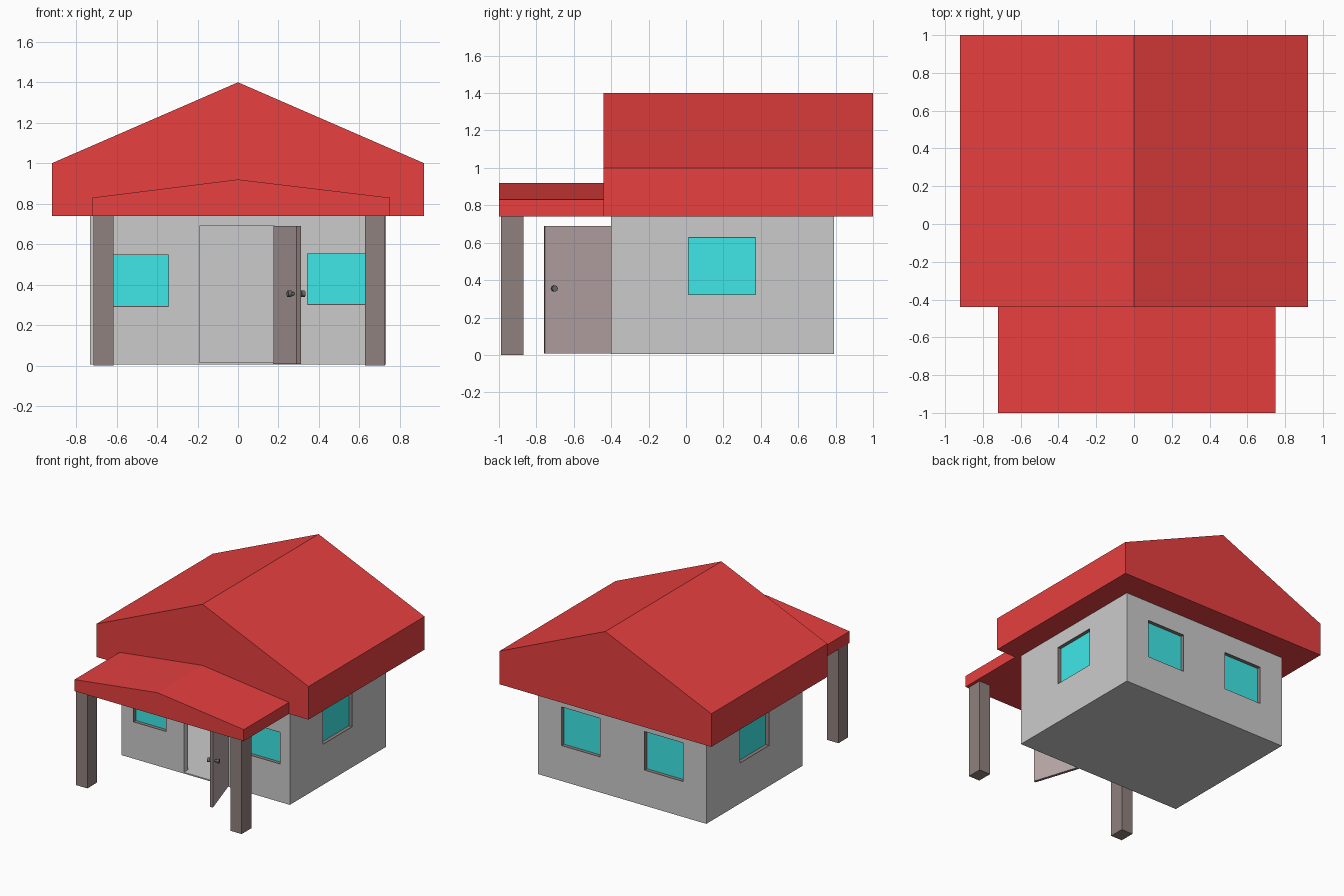
import bpy, bmesh
from math import atan2
from mathutils import Matrix, Vector

if "Cube" in bpy.data.objects:
    bpy.data.objects.remove(bpy.data.objects["Cube"])


def material(name, rgb):
    m = bpy.data.materials.new(name)
    m.diffuse_color = (*rgb, 1)
    m.use_nodes = True
    m.node_tree.nodes["Principled BSDF"].inputs["Base Color"].default_value = m.diffuse_color
    return m


RED = material("roof_red", (0.8, 0.05, 0.05))
CYAN = material("window_cyan", (0.05, 0.8, 0.8))
DARK = material("dark_wood", (0.28, 0.22, 0.21))
BROWN = material("door_brown", (0.5, 0.4, 0.4))
BLACK = material("knob_black", (0.15, 0.15, 0.16))


def finish(name, bm, *mats):
    bmesh.ops.recalc_face_normals(bm, faces=bm.faces)
    me = bpy.data.meshes.new(name)
    bm.to_mesh(me)
    bm.free()
    ob = bpy.data.objects.new(name, me)
    bpy.context.collection.objects.link(ob)
    for m in mats:
        me.materials.append(m)
    return ob


def add_box(bm, x, y, z):
    size = (x[1] - x[0], y[1] - y[0], z[1] - z[0])
    mid = Vector((sum(x) / 2, sum(y) / 2, sum(z) / 2))
    bmesh.ops.create_cube(bm, size=1, matrix=Matrix.Translation(mid) @ Matrix.Diagonal((*size, 1)))


def box(name, x, y, z, *mats):
    bm = bmesh.new()
    add_box(bm, x, y, z)
    return finish(name, bm, *mats)


def gable(name, x0, x1, y0, y1, base, eave, peak):
    bm = bmesh.new()
    pts = [(x0, base), (x1, base), (x1, eave), (0, peak), (x0, eave)]
    face = bm.faces.new([bm.verts.new((x, y0, z)) for x, z in pts])
    ext = bmesh.ops.extrude_face_region(bm, geom=[face], use_keep_orig=True)["geom"]
    bmesh.ops.translate(bm, vec=(0, y1 - y0, 0), verts=[v for v in ext if isinstance(v, bmesh.types.BMVert)])
    return finish(name, bm, RED)


# Roofs
gable("main_roof", -0.92, 0.92, -0.44, 1.0, 0.74, 1.0, 1.4)
gable("porch_roof", -0.72, 0.75, -1.0, -0.44, 0.74, 0.83, 0.92)

# Porch posts
box("left_post", (-0.715, -0.615), (-0.99, -0.87), (0, 0.74), DARK)
box("right_post", (0.627, 0.725), (-0.99, -0.87), (0, 0.74), DARK)

# Hollow wall shell with floor
W, F, B, T = 0.73, -0.40, 0.79, 0.05
walls = box("walls", (-W, W), (F, B), (0.005, 0.74))
cut = bmesh.new()
add_box(cut, (-W + T, W - T), (F + T, B - T), (0.015, 0.735))
add_box(cut, (-0.19, 0.19), (F - 0.1, F + T + 0.02), (0.015, 0.69))

# Windows: wall side, span along the wall, height span
windows = [
    ("front_left", "front", (-0.63, -0.34), (0.29, 0.55)),
    ("front_right", "front", (0.34, 0.65), (0.30, 0.555)),
    ("back_left", "back", (-0.53, -0.19), (0.28, 0.59)),
    ("back_right", "back", (0.19, 0.53), (0.28, 0.59)),
    ("left_side", "left", (0.01, 0.375), (0.32, 0.63)),
    ("right_side", "right", (0.01, 0.375), (0.32, 0.63)),
]


def placed(side, span, depth):
    """x and y ranges of a block set into a wall between two depths."""
    plane, inward = {"front": (F, 1), "back": (B, -1), "left": (-W, 1), "right": (W, -1)}[side]
    d = tuple(sorted(plane + inward * t for t in depth))
    return (span, d) if side in ("front", "back") else (d, span)


for name, side, s, z in windows:
    add_box(cut, *placed(side, s, (-0.05, T + 0.02)), z)
    box(name + "_window_pane", *placed(side, s, (0.028, 0.045)), z, CYAN)
    # thin dark lining around the opening
    lining, t = bmesh.new(), 0.004
    for s2, z2 in [((s[0], s[0] + t), z), ((s[1] - t, s[1]), z),
                   (s, (z[0], z[0] + t)), (s, (z[1] - t, z[1]))]:
        add_box(lining, *placed(side, s2, (0.0, T)), z2)
    finish(name + "_window_lining", lining, DARK)

cutter = finish("wall_cutter", cut)
cutter.hide_render = True
cutter.hide_set(True)
mod = walls.modifiers.new("openings", "BOOLEAN")
mod.operation, mod.object, mod.solver, mod.use_self = "DIFFERENCE", cutter, "EXACT", True

# Open door, built along local x from the hinge
place = Matrix.Translation((0.185, -0.40, 0)) @ Matrix.Rotation(atan2(-0.355, 0.115), 4, "Z")
bm = bmesh.new()
add_box(bm, (0, 0.375), (-0.011, 0.011), (0.008, 0.69))
for f in bm.faces:
    f.material_index = 1 if abs(f.calc_center_median().y) > 0.01 else 0
door = finish("door", bm, DARK, BROWN)
door.matrix_world = place

# Knobs on both door faces
bm = bmesh.new()
for r, length, y in [(0.008, 0.07, 0), (0.016, 0.018, 0.035), (0.016, 0.018, -0.035)]:
    bmesh.ops.create_cone(bm, cap_ends=True, segments=16, radius1=r, radius2=r, depth=length,
                          matrix=Matrix.Translation((0.33, y, 0.355)) @ Matrix.Rotation(1.570796, 4, "X"))
knobs = finish("door_knobs", bm, BLACK)
knobs.matrix_world = place
